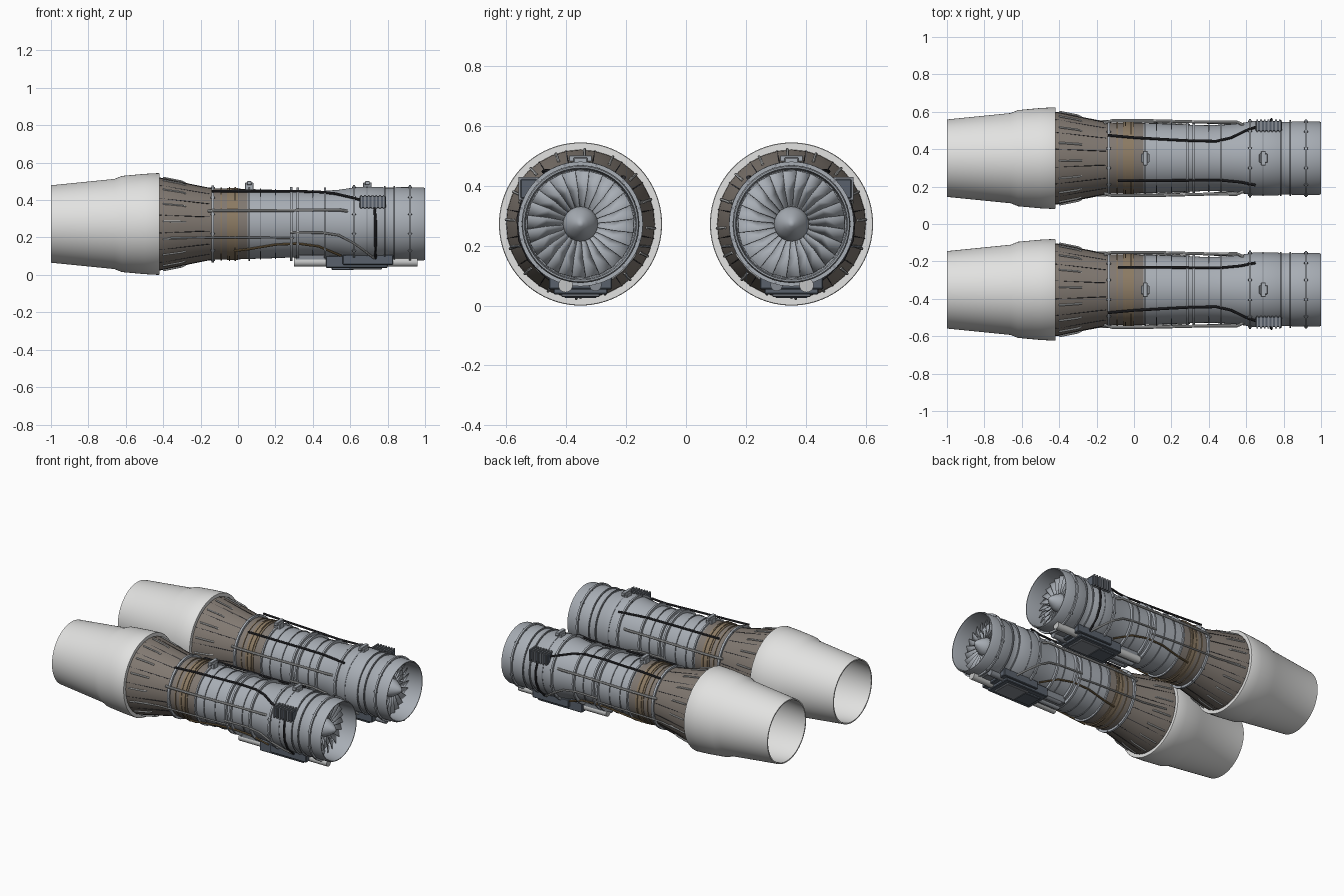
import bpy, bmesh, math
from mathutils import Vector, Matrix

cube = bpy.data.objects.get("Cube")
if cube:
    bpy.data.objects.remove(cube, do_unlink=True)

CY, CZ = -0.352, 0.272      # engine axis; the second engine is its mirror


def material(name, r, g, b):
    m = bpy.data.materials.new(name)
    m.use_nodes = True
    m.diffuse_color = (r, g, b, 1)
    bsdf = next(n for n in m.node_tree.nodes if n.type == 'BSDF_PRINCIPLED')
    bsdf.inputs["Base Color"].default_value = (r, g, b, 1)
    bsdf.inputs["Roughness"].default_value = 0.6
    return m


WHITE = material("nozzle white", .76, .76, .75)
GREY = material("casing grey", .39, .42, .46)
STEEL = material("light steel", .55, .56, .56)
MID = material("flange grey", .24, .26, .29)
BROWN = material("heated brown", .22, .19, .165)
TAN = material("heated tan", .26, .195, .125)
SLATE = material("gearbox slate", .10, .12, .15)
BLACK = material("dark hose", .03, .03, .035)
GOLD = material("gold pipe", .22, .15, .07)


def polar(x, deg, r):
    # zero degrees is up, positive angles turn towards the outer side
    a = math.radians(deg)
    return Vector((x, CY - r * math.sin(a), CZ + r * math.cos(a)))


def finish(name, bm, mat, fix=True):
    if fix:
        bmesh.ops.recalc_face_normals(bm, faces=bm.faces)
    me = bpy.data.meshes.new(name)
    bm.to_mesh(me)
    bm.free()
    me.materials.append(mat)
    me.polygons.foreach_set("use_smooth", [True] * len(me.polygons))
    me.set_sharp_from_angle(angle=math.radians(32))
    ob = bpy.data.objects.new(name, me)
    bpy.context.collection.objects.link(ob)
    mod = ob.modifiers.new("twin engine", 'MIRROR')
    mod.use_axis = (False, True, False)
    mod.use_mirror_merge = False
    return ob


def lathe(name, profile, mat, sides=64, closed=False):
    bm = bmesh.new()
    rows = []
    for x, r in profile:
        if r == 0:
            rows.append([bm.verts.new(polar(x, 0, 0))] * sides)
        else:
            rows.append([bm.verts.new(polar(x, 360 * i / sides, r)) for i in range(sides)])
    pairs = list(zip(rows, rows[1:])) + ([(rows[-1], rows[0])] if closed else [])
    for p, q in pairs:
        for i in range(sides):
            j = (i + 1) % sides
            face = list(dict.fromkeys((p[i], p[j], q[j], q[i])))
            bm.faces.new(face)
    return finish(name, bm, mat)


def ring(name, x, r, width, mat, depth=.03):
    a, b = x - width / 2, x + width / 2
    return lathe(name, [(a, r - depth), (a, r), (b, r), (b, r - depth)], mat, closed=True)


def pipe(name, path, radius, mat, sides=8):
    pts = [polar(*p) for p in path]
    bm = bmesh.new()
    rows = []
    for i, p in enumerate(pts):
        t = (pts[min(i + 1, len(pts) - 1)] - pts[max(i - 1, 0)]).normalized()
        up = Vector((0, 0, 1)) if abs(t.z) < .8 else Vector((1, 0, 0))
        u = t.cross(up).normalized()
        v = t.cross(u)
        turn = [2 * math.pi * k / sides for k in range(sides)]
        rows.append([bm.verts.new(p + radius * (u * math.cos(k) + v * math.sin(k))) for k in turn])
    for p, q in zip(rows, rows[1:]):
        for k in range(sides):
            j = (k + 1) % sides
            bm.faces.new((p[k], p[j], q[j], q[k]))
    bm.faces.new(rows[0])
    bm.faces.new(rows[-1])
    return finish(name, bm, mat)


def box(name, x, y, z, mat, bevel=.004):
    # x, y and z are (low, high) pairs, y and z measured from the engine axis
    bm = bmesh.new()
    mid = Vector((sum(x) / 2, CY + sum(y) / 2, CZ + sum(z) / 2))
    size = (x[1] - x[0], y[1] - y[0], z[1] - z[0], 1)
    bmesh.ops.create_cube(bm, size=1, matrix=Matrix.Translation(mid) @ Matrix.Diagonal(size))
    if bevel:
        bmesh.ops.bevel(bm, geom=bm.edges[:], offset=bevel, segments=1, affect='EDGES')
    return finish(name, bm, mat)


# Exhaust nozzle, hollow and open at the rear
lathe("exhaust_nozzle", [(-1, .207), (-.66, .241), (-.62, .257), (-.5, .268), (-.425, .272),
                         (-.42, .27), (-.42, .235), (-.5, .24), (-.66, .228), (-.99, .197), (-1, .199)],
      WHITE, 96, True)
lathe("exhaust_core", [(-.5, .24), (-.47, .16), (-.47, .08), (-.6, 0)], BROWN)

# Tapered heated section with its seams and struts
lathe("tapered_shroud", [(-.44, .25), (-.4, .246), (-.3, .224), (-.2, .203), (-.14, .192), (-.14, .15)], BROWN, 32)
for i in range(16):
    a = 11.25 + 22.5 * i
    pipe(f"shroud_seam_{i}", [(-.42, a, .248), (-.3, a, .223), (-.15, a, .193)], .0025, BLACK, 4)
    pipe(f"shroud_strut_{i}", [(-.4, a + 8, .249), (-.3, a + 8, .229), (-.28, a + 8, .219)], .005, STEEL, 6)

# Casings from hot to cool
lathe("rear_casing", [(-.14, .19), (-.06, .189)], BROWN)
lathe("hot_band", [(-.06, .189), (-.06, .193), (.0, .193), (.0, .189)], TAN)
lathe("middle_band", [(.0, .189), (.05, .187)], BROWN)
lathe("core_casing", [(.05, .187), (.16, .184), (.29, .179), (.38, .176), (.46, .177),
                      (.54, .183), (.62, .195)], GREY)
lathe("fan_casing", [(.62, .195), (.635, .199), (.77, .199), (.78, .194), (.84, .194), (.85, .197),
                     (.99, .196), (1, .192), (1, .187), (.98, .183), (.86, .18), (.86, 0)], GREY)

# Flanges
for i, (x, r, w) in enumerate([(-.135, .205, .014), (.06, .198, .01), (.285, .198, .012), (.32, .196, .012),
                               (.465, .196, .012), (.62, .209, .012), (.92, .208, .012)]):
    ring(f"flange_{i}", x, r, w, GREY, .024)
for i, (x, r) in enumerate([(-.09, .194), (-.045, .197), (-.015, .199), (.12, .19), (.2, .187),
                            (.4, .181), (.69, .201), (.785, .203), (.835, .203)]):
    ring(f"band_{i}", x, r, .007, TAN if x < 0 else MID, .015)

# Bolts round the inlet and main flanges
for x, r in ((.62, .209), (.92, .208), (-.135, .205)):
    for i in range(12):
        a = 30 * i + 15
        pipe(f"flange_bolt_{x}_{i}", [(x - .011, a, r - .005), (x + .011, a, r - .005)], .005, MID, 6)

# Fan: overlapping twisted blades and a rounded spinner
bm = bmesh.new()
BLADES = 24
for i in range(BLADES):
    a = 360 * i / BLADES
    edges = []
    for r, twist, chord in ((.045, 12, .04), (.115, 16, .036), (.18, 18, .03)):
        edges.append([bm.verts.new(polar(.905, a + r * 30, r)),
                      bm.verts.new(polar(.905 - chord, a + r * 30 + twist, r))])
    for p, q in zip(edges, edges[1:]):
        bm.faces.new((p[0], p[1], q[1], q[0]))
blades = finish("fan_blades", bm, GREY, False)
solid = blades.modifiers.new("thickness", 'SOLIDIFY')
solid.thickness = .003
lathe("spinner", [(.86, .058), (.905, .058), (.93, .046), (.96, .026), (.975, .01), (.98, 0)], GREY, 32)

# Mounts on top
for i, x in enumerate((.06, .692)):
    box(f"top_mount_{i}", (x - .023, x + .023), (-.024, .024), (.17, .222), GREY)
    box(f"mount_plate_{i}", (x - .012, x + .012), (-.038, .038), (.208, .229), GREY, .002)

# Control box with cooling ribs on the outer side
box("control_box", (.65, .79), (-.2, -.145), (.085, .15), SLATE)
for i in range(7):
    x = .655 + .02 * i
    box(f"control_box_rib_{i}", (x, x + .009), (-.207, -.14), (.08, .156), MID, 0)
pipe("control_hose", [(.73, 66, .208), (.735, 85, .208), (.735, 105, .208), (.735, 125, .208),
                      (.735, 142, .205), (.735, 152, .21)], .007, BLACK)

# Hoses and pipes along the casing
pipe("outer_hose", [(-.14, 35, .214), (0, 32, .208), (.15, 30, .203), (.3, 28, .199), (.44, 28, .194),
                    (.52, 34, .196), (.6, 46, .207), (.66, 53, .212)], .007, BLACK)
pipe("inner_hose", [(-.085, -37, .201), (.2, -37, .199), (.46, -37, .196), (.57, -40, .2),
                    (.65, -43, .212)], .007, BLACK)
for side, s in (("outer", 1), ("inner", -1)):
    pipe(f"{side}_bleed_pipe", [(-.16, 70 * s, .2), (-.12, 70 * s, .213), (.1, 70 * s, .213), (.4, 69 * s, .206),
                                (.55, 69 * s, .207), (.585, 69 * s, .19)], .008, STEEL)
    pipe(f"{side}_fuel_pipe", [(-.36, 108 * s, .243), (-.2, 110 * s, .213), (-.1, 110 * s, .21),
                               (.15, 111 * s, .203), (.3, 113 * s, .194)], .005, STEEL)
    pipe(f"{side}_drain_pipe", [(.28, 103 * s, .2), (.45, 104 * s, .193), (.54, 108 * s, .196),
                                (.62, 120 * s, .208), (.69, 138 * s, .208), (.73, 152 * s, .21)], .006, STEEL)
    pipe(f"{side}_oil_pipe", [(-.02, 136 * s, .2), (.06, 133 * s, .197), (.2, 125 * s, .193), (.32, 124 * s, .188),
                              (.43, 130 * s, .186), (.55, 148 * s, .2)], .006, GOLD)

# Accessory gearbox slung below
box("gearbox", (.47, .8), (-.09, .09), (-.235, -.17), SLATE)
box("gearbox_front", (.56, .83), (-.105, .105), (-.218, -.165), SLATE)
box("gearbox_sump", (.5, .62), (-.055, .055), (-.247, -.21), SLATE)
box("gearbox_cover", (.6, .77), (-.065, .065), (-.244, -.225), MID)
for name, x0, x1, y, r, mat in (("starter", .3, .96, -.05, .024, STEEL), ("pump", .34, .9, .05, .02, MID),
                                ("generator", .31, .5, .0, .022, GREY)):
    angle, reach = math.degrees(math.atan2(-y, -.204)), math.hypot(y, .204)
    pipe(name, [(x0, angle, reach), (x1, angle, reach)], r, mat, 20)
box("gearbox_bracket", (.31, .47), (-.07, .07), (-.215, -.165), MID)
box("front_bracket", (.83, .9), (-.06, .06), (-.205, -.185), MID)
